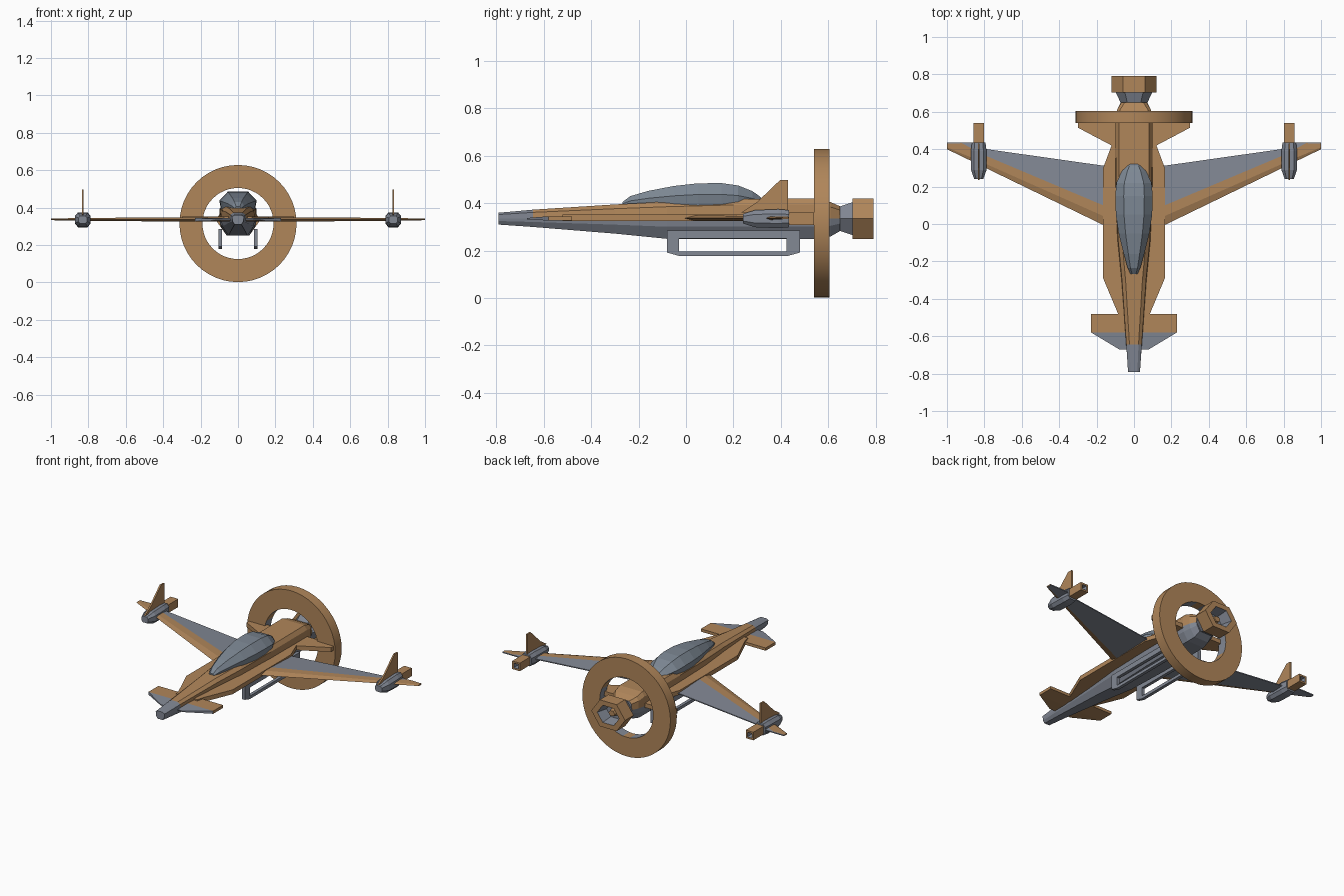
import bpy, bmesh, math

if "Cube" in bpy.data.objects:
    bpy.data.objects.remove(bpy.data.objects["Cube"])

def material(name, rgb):
    m = bpy.data.materials.new(name)
    m.diffuse_color = (*rgb, 1)
    m.use_nodes = True
    m.node_tree.nodes["Principled BSDF"].inputs["Base Color"].default_value = m.diffuse_color
    return m

MATS = [material("tan_orange", (0.434, 0.238, 0.102)),
        material("slate_grey", (0.223, 0.246, 0.296)),
        material("canopy_grey", (0.205, 0.246, 0.296))]
TAN, GREY, GLASS = 0, 1, 2

def finish(name, bm, mirror=False):
    bmesh.ops.recalc_face_normals(bm, faces=bm.faces)
    me = bpy.data.meshes.new(name)
    bm.to_mesh(me)
    bm.free()
    for m in MATS:
        me.materials.append(m)
    ob = bpy.data.objects.new(name, me)
    bpy.context.collection.objects.link(ob)
    if mirror:
        ob.modifiers.new("mirror", 'MIRROR')
    return ob

def loft(name, sections, mat, mirror=False, caps=(TAN, TAN), closed=False):
    """Skin a list of point loops; mat(i, j) gives the colour of each quad."""
    bm = bmesh.new()
    rows = [[bm.verts.new(p) for p in s] for s in sections]
    n = len(rows[0])
    pairs = list(zip(rows, rows[1:])) + ([(rows[-1], rows[0])] if closed else [])
    for i, (a, b) in enumerate(pairs):
        for j in range(n):
            k = (j + 1) % n
            bm.faces.new((a[j], a[k], b[k], b[j])).material_index = mat(i, j)
    if not closed:
        bm.faces.new(rows[0]).material_index = caps[0]
        bm.faces.new(rows[-1]).material_index = caps[1]
    return finish(name, bm, mirror)

def plate(name, outline, z0, z1, mat=TAN, mirror=True):
    secs = [[(x, y, z) for x, y in outline] for z in (z0, z1)]
    return loft(name, secs, lambda i, j: mat, mirror, (mat, mat))

def side_plate(name, outline, x0, x1, mat):
    secs = [[(x, y, z) for y, z in outline] for x in (x0, x1)]
    return loft(name, secs, lambda i, j: mat, True, (mat, mat))

ZC = 0.335

# Fuselage: tan upper faces, grey belly and nose
def hull(y, tw, sw, bw, zt, zb):
    half = [(tw, zt), ((tw + sw) / 2 + 0.008, zt - 0.3 * (zt - ZC)), (sw, ZC),
            (sw * 0.93, ZC - 0.4 * (ZC - zb)), (bw, zb)]
    return [(x, y, z) for x, z in half] + [(-x, y, z) for x, z in reversed(half)]

stations = [(-0.79, .018, .03, .018, .36, .31), (-0.645, .024, .042, .024, .373, .30),
            (-0.3, .045, .068, .04, .395, .272), (-0.08, .065, .09, .05, .407, .25),
            (0.2, .08, .098, .06, .418, .25), (0.56, .08, .10, .06, .42, .25),
            (0.61, .075, .09, .05, .405, .26), (0.65, .05, .07, .045, .387, .283)]
loft("fuselage", [hull(*s) for s in stations],
     lambda i, j: GREY if i == 0 or 2 <= j <= 6 else TAN, caps=(GREY, GREY))

# Grey flare and six-sided main nozzle with a hollow inside
def hexa(y, rx, rz, x=0):
    return [(x + rx * math.cos(k * math.pi / 3), y, ZC + rz * math.sin(k * math.pi / 3) / 0.866)
            for k in range(6)]

loft("nozzle_flare", [hexa(0.645, .07, .05), hexa(0.705, .098, .07)],
     lambda i, j: GREY, caps=(GREY, GREY))
loft("main_nozzle", [hexa(0.703, .12, .085), hexa(0.79, .12, .085),
                     hexa(0.79, .078, .055), hexa(0.72, .06, .042)],
     lambda i, j: GREY if i == 2 else TAN, caps=(TAN, GREY))
loft("nozzle_core", [hexa(0.715, .03, .022), hexa(0.755, .022, .016)], lambda i, j: TAN)

# Canopy
def bubble(y, w, z):
    h = z - 0.39
    half = [(w * 0.9, 0.385), (w, 0.39 + 0.5 * h), (w * 0.55, z)]
    return [(x, y, q) for x, q in half] + [(-x, y, q) for x, q in reversed(half)]

loft("canopy", [bubble(*s) for s in [
    (-0.268, .018, .405), (-0.235, .034, .43), (-0.16, .055, .452), (-0.05, .082, .473),
    (0.05, .097, .484), (0.15, .1, .485), (0.22, .094, .475), (0.28, .066, .451),
    (0.31, .045, .43), (0.33, .025, .408)]], lambda i, j: GLASS, caps=(GLASS, GLASS))

# Side strakes running back to the ring
plate("side_strake", [(0, -.52), (.075, -.52), (.085, -.48), (.165, -.29), (.165, .30),
                      (.12, .42), (.30, .515), (.30, .56), (0, .56)], .325, .353)

# Nose canards: tan rear, grey front with tan underside
plate("canard_rear", [(0, -.58), (.23, -.58), (.23, -.48), (0, -.48)], .327, .345)
loft("canard_front", [[(x, y, .327 if y > -.6 else .332) for x, y in
                       [(0, -.67), (.08, -.67), (.23, -.58), (0, -.58)]],
                      [(x, y, .345 if y > -.6 else .338) for x, y in
                       [(0, -.67), (.08, -.67), (.23, -.58), (0, -.58)]]],
     lambda i, j: GREY, True, (TAN, GREY))

# Wings: bevelled leading edge, tan stripe, grey panel, tapering past the pods
def wing(x, le, t1, t2, te, h):
    return [(x, le, .337), (x, t1, .337 + h), (x, t2, .337 + h), (x, te, .34),
            (x, te, .334), (x, t1, .337 - h)]

loft("wing", [wing(.09, -.04, .005, .065, .302, .012), wing(.165, -.005, .043, .10, .312, .012),
              wing(.80, .303, .325, .368, .402, .008), wing(.83, .318, .34, .384, .435, .008),
              wing(.92, .361, .376, .432, .435, .006), wing(1.0, .40, .41, .43, .435, .004)],
     lambda i, j: TAN if j in (0, 1, 5) else GREY, True)

# Wing pods with tan exhausts and upright fins
PX = 0.83
def octo(y, w, h):
    c = [(w, h * .5), (w * .6, h), (-w * .6, h), (-w, h * .5),
         (-w, -h * .5), (-w * .6, -h), (w * .6, -h), (w, -h * .5)]
    return [(PX + a, y, ZC + b) for a, b in c]

def box(y, w, h):
    return [(PX + a * w, y, ZC + b * h) for a, b in [(1, 1), (-1, 1), (-1, -1), (1, -1)]]

loft("wing_pod", [octo(.24, .024, .02), octo(.29, .042, .036), octo(.39, .042, .04),
                  octo(.435, .036, .036)], lambda i, j: GREY, True, (GREY, GREY))
loft("pod_exhaust", [box(.42, .027, .026), box(.54, .027, .026), box(.54, .016, .015),
                     box(.49, .014, .013)],
     lambda i, j: GREY if i == 2 else TAN, True, (TAN, GREY))
side_plate("wing_fin", [(.235, .362), (.30, .405), (.397, .498), (.43, .498), (.43, .36)],
           PX - .005, PX + .005, TAN)

# Landing skids: open frames on each side of the belly
for nm, pts in {
    "skid_front_leg": [(-.08, .285), (-.08, .192), (-.03, .178), (-.03, .285)],
    "skid_rear_leg": [(.425, .285), (.425, .178), (.48, .192), (.48, .285)],
    "skid_top_rail": [(-.08, .285), (-.08, .252), (.48, .252), (.48, .285)],
    "skid_runner": [(-.08, .192), (-.03, .178), (.43, .178), (.48, .192), (.47, .197), (-.07, .197)],
}.items():
    side_plate(nm, pts, .085, .105, GREY)

# Tail ring with grey panels around its inner wall
N, RZ, RO, RI = 48, 0.315, 0.313, 0.19
def rim(k):
    a = 2 * math.pi * k / N
    return [(r * math.sin(a), y, RZ + r * math.cos(a))
            for r, y in [(RO, .54), (RO, .605), (RI, .605), (RI, .54)]]

ring = loft("tail_ring", [rim(k) for k in range(N)],
            lambda i, j: GREY if j == 2 and (i + 1) % 8 > 1 else TAN, closed=True)
bpy.ops.object.select_all(action='DESELECT')
ring.select_set(True)
bpy.context.view_layer.objects.active = ring
bpy.ops.object.shade_smooth_by_angle(angle=math.radians(30))
